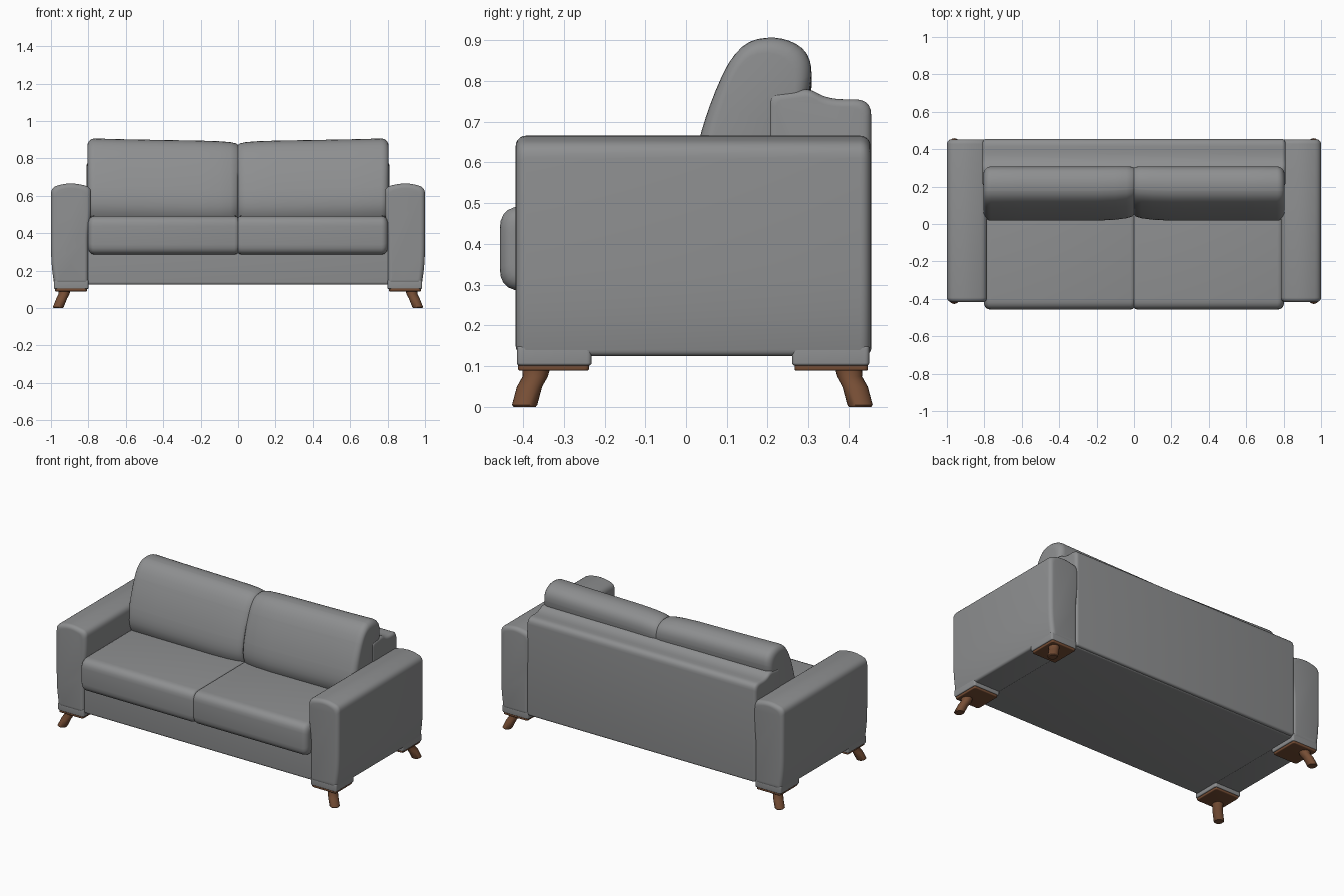
import bpy, bmesh, math
from mathutils import Vector

cube = bpy.data.objects.get("Cube")
if cube:
    bpy.data.objects.remove(cube)


def material(name, rgb):
    m = bpy.data.materials.new(name)
    m.use_nodes = True
    m.diffuse_color = (*rgb, 1)
    m.node_tree.nodes["Principled BSDF"].inputs["Base Color"].default_value = (*rgb, 1)
    return m


GREY = material("grey upholstery", (0.27, 0.275, 0.28))
WOOD = material("brown wood", (0.18, 0.075, 0.035))


def rounded(points, steps=5):
    """Closed outline from (u, v, corner radius)."""
    out, n = [], len(points)
    for i, (u, v, r) in enumerate(points):
        p = Vector((u, v))
        a, b = Vector(points[i - 1][:2]) - p, Vector(points[(i + 1) % n][:2]) - p
        a = p + a.normalized() * min(r, a.length * 0.49)
        b = p + b.normalized() * min(r, b.length * 0.49)
        for k in range(steps + 1):
            t = k / steps
            out.append(a * (1 - t) ** 2 + p * 2 * t * (1 - t) + b * t * t)
    return out


def rect(u0, u1, v0, v1, r):
    return rounded([(u0, v0, r), (u1, v0, r), (u1, v1, r), (u0, v1, r)])


def soft_ends(a, b, r, steps=5):
    """Stations (position, inset, du, dv) with quarter-round ends."""
    arc = [(r * (1 - math.sin(k / steps * math.pi / 2)),
            r * (1 - math.cos(k / steps * math.pi / 2))) for k in range(steps + 1)]
    start = [(a + d, i, 0, 0) for i, d in ((x, r - x) for x, _ in arc)]
    start = [(a + y, x, 0, 0) for x, y in arc]
    return start + [(b - y, x, 0, 0) for x, y in reversed(arc)]


def loft(name, outline, stations, axis, mat, sx=1, sy=1, angle=45):
    us, vs = [p[0] for p in outline], [p[1] for p in outline]
    cu, cv = (min(us) + max(us)) / 2, (min(vs) + max(vs)) / 2
    wu, wv = max(us) - min(us), max(vs) - min(vs)
    bm = bmesh.new()
    rings = []
    for t, inset, du, dv in stations:
        ring = []
        for u, v in outline:
            u = cu + (u - cu) * (1 - 2 * inset / wu) + du
            v = cv + (v - cv) * (1 - 2 * inset / wv) + dv
            x, y, z = {"x": (t, u, v), "y": (u, t, v), "z": (u, v, t)}[axis]
            ring.append(bm.verts.new((x * sx, y * sy, z)))
        rings.append(ring)
    n = len(outline)
    for r0, r1 in zip(rings, rings[1:]):
        for i in range(n):
            j = (i + 1) % n
            bm.faces.new((r0[i], r0[j], r1[j], r1[i]))
    bm.faces.new(rings[0])
    bm.faces.new(rings[-1])
    bmesh.ops.recalc_face_normals(bm, faces=bm.faces)
    me = bpy.data.meshes.new(name)
    bm.to_mesh(me)
    bm.free()
    me.materials.append(mat)
    me.shade_smooth()
    me.set_sharp_from_angle(angle=math.radians(angle))
    ob = bpy.data.objects.new(name, me)
    bpy.context.collection.objects.link(ob)
    return ob


# Base under the seat and the backrest frame
loft("base", rect(-0.405, 0.44, 0.125, 0.40, 0.015), soft_ends(-0.81, 0.81, 0.01), "x", GREY)
back = rounded([(0.2, 0.13, 0.01), (0.455, 0.13, 0.015), (0.455, 0.755, 0.04),
                (0.35, 0.755, 0.04), (0.30, 0.782, 0.02), (0.2, 0.77, 0.02)])
loft("backrest", back, soft_ends(-0.81, 0.81, 0.02), "x", GREY)

# Cushion outlines in side section
seat = rounded([(-0.457, 0.285, 0.055), (-0.457, 0.492, 0.055), (0.2, 0.495, 0.02), (0.2, 0.29, 0.02)])
pillow = rounded([(0.045, 0.47, 0.03), (0.008, 0.56, 0.1), (0.05, 0.73, 0.1), (0.125, 0.895, 0.2),
                  (0.23, 0.915, 0.2), (0.31, 0.87, 0.2), (0.305, 0.76, 0.1),
                  (0.25, 0.66, 0.1), (0.2, 0.47, 0.03)])

# Cushions: a shallow seam in the middle, round outer ends
seat_path = [(0, 0.008, 0, 0), (0.006, 0.003, 0, 0), (0.02, 0, 0, 0)] + soft_ends(0, 0.802, 0.035)[6:]
pillow_path = [(0, 0.02, 0.014, 0), (0.01, 0.012, 0.01, 0), (0.04, 0.006, 0.007, 0), (0.1, 0.002, 0.003, 0),
               (0.2, 0, 0, 0), (0.4, 0, 0, 0), (0.6, 0, 0, 0)] + soft_ends(0, 0.805, 0.04)[6:]
pillow_path = [(t, i, du, -0.016 * (1 - t / 0.8) ** 0.7 if t < 0.8 else 0) for t, i, du, _ in pillow_path]

arm = rounded([(0.80, 0.125, 0.01), (0.983, 0.125, 0.015), (1.0, 0.25, 0.1), (1.0, 0.645, 0.035),
               (0.90, 0.672, 0.09), (0.785, 0.648, 0.035), (0.785, 0.50, 0.05), (0.80, 0.40, 0.05)])
circle = [(0.928 + 0.029 * math.cos(a), -0.37 + 0.031 * math.sin(a))
          for a in (k * math.tau / 20 for k in range(20))]
leg_path = [(0, 0.004, 0.033, -0.026), (0.005, 0, 0.033, -0.026), (0.05, 0, 0.015, -0.014),
            (0.075, 0, 0.002, 0), (0.10, -0.004, 0, 0.003)]

for side, sx in (("left", 1), ("right", -1)):
    loft(side + "_seat_cushion", seat, seat_path, "x", GREY, sx)
    loft(side + "_back_cushion", pillow, pillow_path, "x", GREY, sx)
    loft(side + "_arm", arm, soft_ends(-0.418, 0.453, 0.025), "y", GREY, sx)
    # Corner pads, mounting plates and splayed legs
    for end, sy, dy in (("front", 1, 0), ("back", -1, -0.035)):
        tag = f"{end}_{side}_"
        pad = rect(0.80, 0.985, -0.415 + dy, -0.232 + dy * 0.8, 0.012)
        loft(tag + "pad", pad, soft_ends(0.102, 0.15, 0.006), "z", GREY, sx, sy)
        plate = rect(0.808, 0.978, -0.412 + dy, -0.238 + dy * 0.8, 0.012)
        loft(tag + "plate", plate, soft_ends(0.089, 0.108, 0.005), "z", WOOD, sx, sy)
        leg = [(u, v + dy * 0.9) for u, v in circle]
        loft(tag + "leg", leg, leg_path, "z", WOOD, sx, sy)
